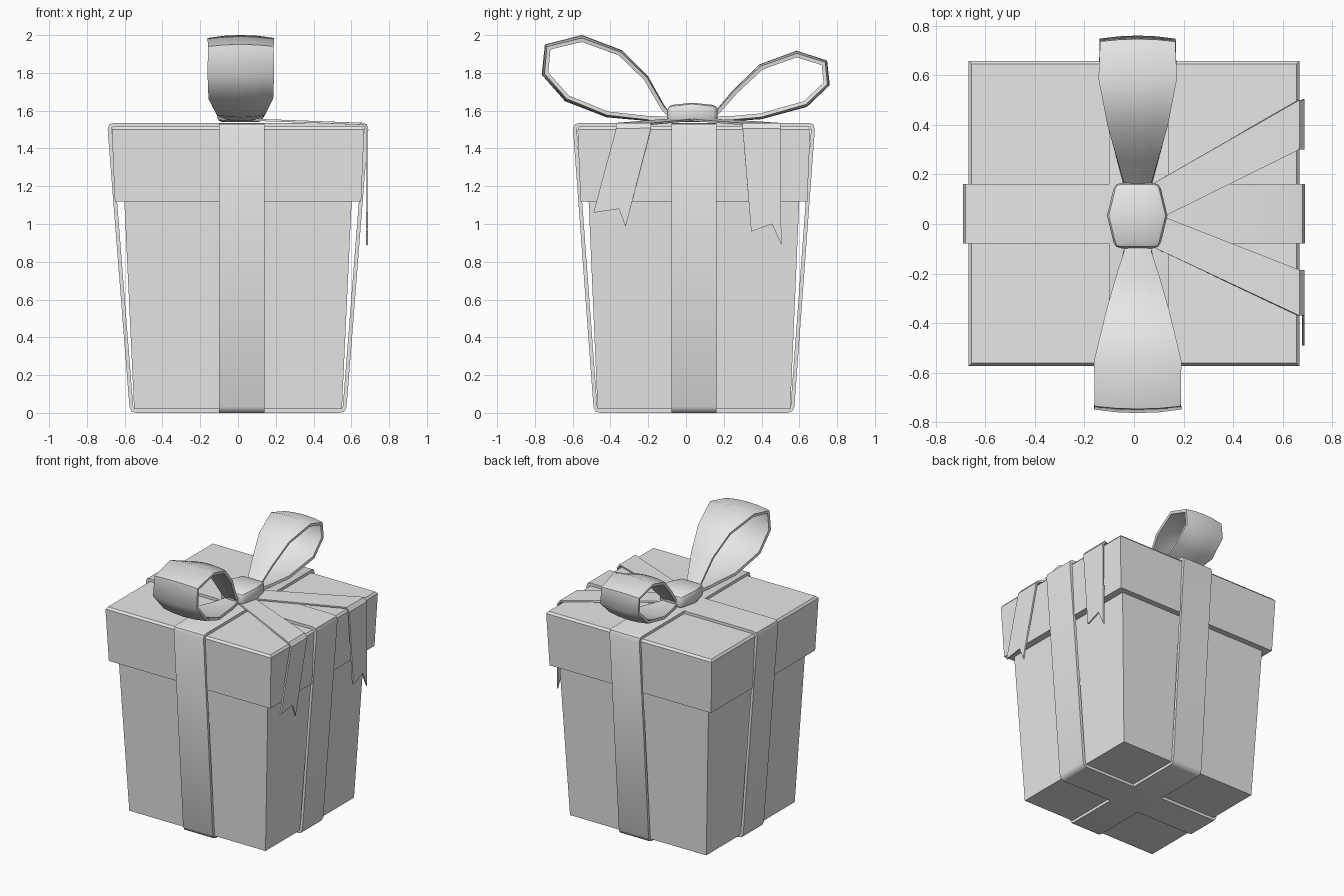
import bpy, bmesh, math
from mathutils import Vector

cube = bpy.data.objects.get("Cube")
if cube:
    bpy.data.objects.remove(cube, do_unlink=True)

grey = bpy.data.materials.new("plain grey")
grey.use_nodes = True
grey.diffuse_color = (0.8, 0.8, 0.8, 1)
grey.node_tree.nodes["Principled BSDF"].inputs["Base Color"].default_value = (0.8, 0.8, 0.8, 1)

CY = 0.042      # depth centre of the box
BOW_X = 0.015   # sideways centre of the bow


def finish(name, bm, modifiers=(), smooth=None):
    """Turn a bmesh into an object, apply modifiers, set shading."""
    bmesh.ops.recalc_face_normals(bm, faces=bm.faces)
    mesh = bpy.data.meshes.new(name)
    bm.to_mesh(mesh)
    bm.free()
    mesh.materials.append(grey)
    obj = bpy.data.objects.new(name, mesh)
    bpy.context.collection.objects.link(obj)
    bpy.ops.object.select_all(action='DESELECT')
    obj.select_set(True)
    bpy.context.view_layer.objects.active = obj
    for kind, settings in modifiers:
        mod = obj.modifiers.new(kind.title(), kind)
        for key, value in settings.items():
            setattr(mod, key, value)
        bpy.ops.object.modifier_apply(modifier=mod.name)
    if smooth:
        bpy.ops.object.shade_smooth_by_angle(angle=math.radians(smooth))
    return obj


def tapered_box(name, levels):
    """Loft rectangles given as (z, half width, half depth)."""
    bm = bmesh.new()
    rings = [[bm.verts.new((sx * hx, CY + sy * hy, z))
              for sx, sy in ((-1, -1), (1, -1), (1, 1), (-1, 1))] for z, hx, hy in levels]
    for a, b in zip(rings, rings[1:]):
        for i in range(4):
            j = (i + 1) % 4
            bm.faces.new((a[i], a[j], b[j], b[i]))
    bm.faces.new(rings[0])
    bm.faces.new(rings[-1])
    return finish(name, bm)


def ribbon(name, rows, thickness, closed=False, smooth=None):
    """Skin rows of points into a sheet and give it thickness."""
    bm = bmesh.new()
    grid = [[bm.verts.new(p) for p in row] for row in rows]
    pairs = list(zip(grid, grid[1:]))
    if closed:
        pairs.append((grid[-1], grid[0]))
    for a, b in pairs:
        for i in range(len(a) - 1):
            bm.faces.new((a[i], a[i + 1], b[i + 1], b[i]))
    solid = ('SOLIDIFY', dict(thickness=thickness, offset=0, use_even_offset=True))
    return finish(name, bm, [solid], smooth)


# Box and overhanging lid
tapered_box("box_body", [(0.02, 0.55, 0.51), (1.3, 0.61, 0.565)])
tapered_box("box_lid", [(1.12, 0.652, 0.6), (1.5, 0.668, 0.616), (1.515, 0.656, 0.604)])


# Straps wrapped around the box in both directions
def strap_path(top, bottom):
    half = [(bottom - 0.03, 0.01), (bottom - 0.01, 0.015), (bottom, 0.035),
            (top, 1.5), (top - 0.007, 1.52), (top - 0.025, 1.525)]
    return half + [(-u, z) for u, z in reversed(half)]


WIDE = 0.12
ribbon("front_back_strap",
       [[(0.02 + s * WIDE, CY + u, z) for s in (-1, 1)] for u, z in strap_path(0.63, 0.522)],
       0.02, True, 50)
ribbon("side_strap",
       [[(u, CY + s * WIDE, z) for s in (-1, 1)] for u, z in strap_path(0.68, 0.565)],
       0.02, True, 50)


# Bow loops: (y, z, half width) along the outer edge
def bow_loop(name, path):
    pts = [Vector((0, y, z)) for y, z, w in path]
    centre = sum(pts, Vector()) / len(pts)
    rows = []
    for i, (p, (y, z, w)) in enumerate(zip(pts, path)):
        t = pts[min(i + 1, len(pts) - 1)] - pts[max(i - 1, 0)]
        n = Vector((0, -t.z, t.y)).normalized()
        if n.dot(p - centre) < 0:
            n = -n
        rows.append([p + Vector((BOW_X + s * w, 0, 0)) - n * (0.01 + 0.09 * w * s * s)
                     for s in (-1, -0.5, 0, 0.5, 1)])
    return ribbon(name, rows, 0.02, smooth=65)


bow_loop("front_bow_loop", [
    (-0.06, 1.57, 0.05), (-0.11, 1.62, 0.055), (-0.2, 1.78, 0.085), (-0.34, 1.92, 0.125),
    (-0.55, 2.0, 0.175), (-0.745, 1.95, 0.172), (-0.763, 1.79, 0.175), (-0.64, 1.65, 0.17),
    (-0.42, 1.565, 0.125), (-0.2, 1.545, 0.075), (-0.06, 1.545, 0.045)])
bow_loop("back_bow_loop", [
    (0.12, 1.57, 0.05), (0.165, 1.61, 0.055), (0.25, 1.71, 0.08), (0.39, 1.845, 0.12),
    (0.585, 1.917, 0.157), (0.745, 1.865, 0.15), (0.76, 1.735, 0.152), (0.64, 1.62, 0.155),
    (0.4, 1.555, 0.12), (0.25, 1.545, 0.08), (0.12, 1.545, 0.045)])


# Ribbon tails with notched ends, draped over the left side
def tail(name, start, edge, end):
    def row(x, z, span):
        a, b = span
        return [(x, a, z), (x, (a + b) / 2, z), (x, b, z)]
    rows = [row(0.08, 1.552, start), row(0.665, 1.53, edge), row(0.684, 1.505, edge)]
    rows.append([(0.684, y, z) for y, z in end])
    return ribbon(name, rows, 0.011)


tail("back_tail", (0.01, 0.165), (0.3, 0.5),
     ((0.345, 0.96), (0.455, 1.0), (0.505, 0.89)))
tail("front_tail", (-0.095, 0.045), (-0.37, -0.185),
     ((-0.49, 1.06), (-0.355, 1.08), (-0.32, 0.985)))

# Knot: a block bulging at the middle, with bevelled edges
bm = bmesh.new()
rings = []
for y, hx, z in ((-0.098, 0.09, 1.628), (0.034, 0.122, 1.642), (0.166, 0.09, 1.628)):
    rings.append([bm.verts.new((BOW_X - 0.002 + s * hx, y, h))
                  for s, h in ((-1, 1.54), (1, 1.54), (1, z), (-1, z))])
for a, b in zip(rings, rings[1:]):
    for i in range(4):
        j = (i + 1) % 4
        bm.faces.new((a[i], a[j], b[j], b[i]))
bm.faces.new(rings[0])
bm.faces.new(rings[-1])
finish("bow_knot", bm, [('BEVEL', dict(width=0.024, segments=2, limit_method='ANGLE'))], 40)
